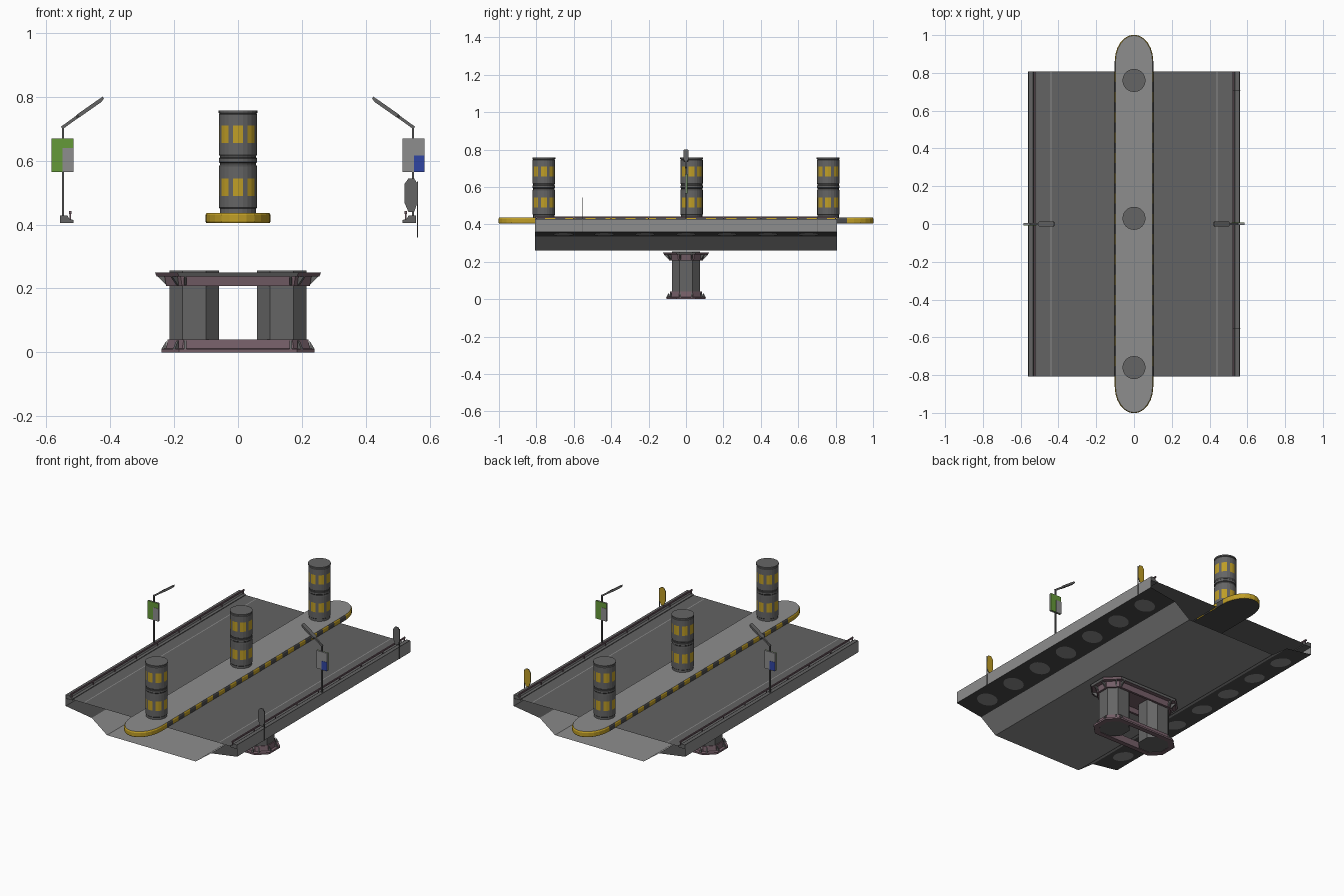
import bpy, bmesh, math
from mathutils import Vector

if "Cube" in bpy.data.objects:
    bpy.data.objects.remove(bpy.data.objects["Cube"])


def material(name, r, g, b):
    m = bpy.data.materials.new(name)
    m.diffuse_color = (r, g, b, 1)
    m.use_nodes = True
    m.node_tree.nodes["Principled BSDF"].inputs["Base Color"].default_value = m.diffuse_color
    return m


ASPHALT = material("asphalt_grey", .125, .125, .125)
CONCRETE = material("concrete_grey", .27, .27, .27)
DARK = material("dark_grey", .07, .07, .07)
STEEL = material("steel_grey", .13, .13, .13)
MAUVE = material("mauve_steel", .18, .115, .14)
YELLOW = material("warning_yellow", .52, .34, .02)
GREEN = material("sign_green", .13, .32, .04)
BLUE = material("sign_blue", .03, .06, .36)


def finish(name, bm, mats, rule=None):
    """Turn a bmesh into an object; rule(face) picks the material slot."""
    if rule:
        bm.normal_update()
        for f in bm.faces:
            f.material_index = rule(f)
    me = bpy.data.meshes.new(name)
    bm.to_mesh(me)
    bm.free()
    for m in mats:
        me.materials.append(m)
    ob = bpy.data.objects.new(name, me)
    bpy.context.collection.objects.link(ob)
    return ob


def loft(name, rings, mats, rule=None, caps=True, closed=True):
    """Skin a list of matching point rings."""
    bm = bmesh.new()
    rows = [[bm.verts.new(p) for p in r] for r in rings]
    n = len(rows[0])
    for a, b in zip(rows, rows[1:]):
        for i in range(n if closed else n - 1):
            j = (i + 1) % n
            bm.faces.new((a[i], a[j], b[j], b[i]))
    if caps:
        bm.faces.new(rows[0][::-1])
        bm.faces.new(rows[-1])
    if closed:
        bmesh.ops.recalc_face_normals(bm, faces=bm.faces)
    return finish(name, bm, mats, rule)


def along_y(name, pts, mat, y=.808, caps=False, closed=False):
    """Extrude an (x, z) profile along the bridge."""
    return loft(name, [[(x, v, z) for x, z in pts] for v in (-y, y)], [mat],
                caps=caps, closed=closed)


def box(name, x0, x1, y0, y1, z0, z1, mat):
    ring = [(x0, y0), (x1, y0), (x1, y1), (x0, y1)]
    return loft(name, [[(x, y, z) for x, y in ring] for z in (z0, z1)], [mat])


def chamfered(hx, hy, c, z, cx=0):
    """Rectangle with cut corners at height z."""
    p = [(-hx + c, -hy), (hx - c, -hy), (hx, -hy + c), (hx, hy - c),
         (hx - c, hy), (-hx + c, hy), (-hx, hy - c), (-hx, -hy + c)]
    return [(x + cx, y, z) for x, y in p]


# --- Deck: open-ended shell ---
along_y("road_surface", [(.515, .41), (-.515, .41)], ASPHALT)
along_y("box_girder", [(-.39, .335), (-.29, .26), (.29, .26), (.39, .335)], CONCRETE)
for s, side in ((-1, "left"), (1, "right")):
    along_y(side + "_overhang", [(s * .39, .335), (s * .56, .36)][::s], DARK)
    along_y(side + "_fascia", [(s * .56, .36), (s * .56, .427)][::s], CONCRETE)
    along_y(side + "_lane_line", [(s * .437, .4115), (s * .443, .4115)][::-s], CONCRETE)
    along_y(side + "_kerb", [(s * x, z) for x, z in
            ((.515, .405), (.515, .414), (.528, .418), (.535, .429), (.558, .429), (.558, .405))],
            ASPHALT, caps=True, closed=True)
    along_y(side + "_guard_rail", [(s * x, z) for x, z in
            ((.522, .434), (.529, .434), (.529, .442), (.522, .442))],
            MAUVE, caps=True, closed=True)
    for k in range(9):
        y = -.8 + k * .2
        box(side + "_rail_post", s * .5255 - .002, s * .5255 + .002,
            y - .003, y + .003, .413, .435, MAUVE)
    # round soffit plates below the overhang
    bm = bmesh.new()
    for k in range(7):
        ring = []
        for i in range(20):
            a = i * math.tau / 20
            x = .475 + .055 * math.cos(a)
            ring.append(bm.verts.new((s * x, (k - 3) * .2185 + .055 * math.sin(a),
                                      .333 + (x - .39) * .147)))
        f = bm.faces.new(ring)
        f.normal_update()
        if f.normal.z > 0:
            f.normal_flip()
    finish(side + "_soffit_discs", bm, [CONCRETE])

# --- Central island with striped sides ---
N_STRIPE = 32
outline = []
for sgn in (1, -1):
    for i in range(N_STRIPE):                       # straight side
        outline.append((sgn * .1, sgn * (-.86 + 1.72 * i / N_STRIPE)))
    for i in range(12):                             # rounded end
        a = math.pi * i / 12
        outline.append((sgn * .1 * math.cos(a), sgn * (.86 + .14 * math.sin(a))))


def island_colour(f):
    c = f.calc_center_median()
    if f.normal.z > .9:
        return 0
    if f.normal.z < -.9:
        return 2
    if abs(c.y) > .84:
        return 1
    return 1 + int((c.y + .86) / (1.72 / N_STRIPE)) % 2


loft("central_island",
     [[(x * k, y * (1 + (k - 1) * .1), z) for x, y in outline]
      for k, z in ((.99, .405), (1.02, .41), (1.02, .43), (.98, .437))],
     [CONCRETE, YELLOW, DARK], island_colour)

# --- Three drum columns with broken yellow bands ---
SEG = 24
drum = [(.057, .437), (.057, .45), (.06, .453), (.06, .49), (.06, .545), (.06, .582),
        (.057, .587), (.057, .593), (.06, .596), (.06, .607), (.057, .61), (.057, .615),
        (.06, .62), (.06, .655), (.06, .71), (.06, .745), (.057, .748), (.061, .75), (.061, .757)]


def drum_colour(f):
    c = f.calc_center_median()
    if abs(f.normal.z) < .1 and (.5 < c.z < .53 or .67 < c.z < .7):
        k = int((math.atan2(c.y, c.x) % math.tau) / (math.tau / SEG))
        return 1 if k % 6 not in (1, 4) else 0
    return 2 if Vector((c.x, c.y - round(c.y / .76) * .76)).length < .0585 \
        and abs(c.z - .6) < .02 else 0


for y in (-.76, .03, .76):
    col = loft("drum_column",
               [[(r * math.cos(i * math.tau / SEG), r * math.sin(i * math.tau / SEG), z)
                 for i in range(SEG)] for r, z in drum], [STEEL, YELLOW, DARK], drum_colour)
    col.location.y = y

# --- Pier: two octagonal shafts held by collars ---
for s in (-1, 1):
    loft("pier_shaft", [chamfered(.077, .076, .04, z, s * .137) for z in (.002, .256)], [STEEL])


def collar(name, levels):
    loft(name, [chamfered(*l) for l in levels + levels[:1]], [MAUVE], caps=False)


collar("base_collar", [(.22, .085, .05, .04), (.225, .088, .05, .012), (.24, .105, .055, .01),
                       (.24, .105, .055, 0), (.214, .077, .045, 0), (.214, .077, .045, .04)])
collar("head_collar", [(.225, .09, .05, .207), (.23, .095, .05, .238),
                       (.214, .077, .045, .238), (.214, .077, .045, .207)])
loft("head_plate", [chamfered(.255, .118, .07, .238), chamfered(.26, .123, .07, .25)], [MAUVE, STEEL],
     lambda f: 0 if f.normal.z < -.5 else 1)
# gusset wedges round the collar corners
for sx in (-1, 1):
    for sy in (-1, 1):
        for px, py, dx, dy in ((.19, .08, .7, .7), (.224, .03, 1, 0), (.165, .09, 0, 1)):
            for z0, z1, reach in ((.238, .21, .028), (.01, .037, .016)):
                p, d = Vector((px, py, 0)), Vector((dx, dy, 0))
                t = Vector((-dy, dx, 0)) * .004
                tri = [p + Vector((0, 0, z0)), p + d * reach + Vector((0, 0, z0)),
                       p + Vector((0, 0, z1))]
                loft("gusset", [[(sx * (v.x + k * t.x), sy * (v.y + k * t.y), v.z) for v in tri]
                                for k in (-1, 1)], [STEEL])

# --- Lamp posts with signs (the right one is the left one turned round) ---
for s, side in ((1, "left"), (-1, "right")):
    def sbox(name, x0, x1, y0, y1, z0, z1, mat):
        xs, ys = sorted((s * x0, s * x1)), sorted((s * y0, s * y1))
        box(side + name, *xs, *ys, z0, z1, mat)

    sbox("_lamp_post", -.552, -.545, -.0035, .0035, .41, .71, STEEL)
    arm = [(-.552, .703, .004, .004), (-.505, .737, .005, .004), (-.5, .741, .013, .005),
           (-.43, .79, .013, .005), (-.422, .798, .01, .003)]
    loft(side + "_lamp_head", [[(s * (x + a * h * .6), s * b * w, z - a * h)
                                for a, b in ((-1, -1), (1, -1), (1, 1), (-1, 1))]
                               for x, z, w, h in arm], [STEEL])
    sbox("_sign_green", -.585, -.515, -.007, -.004, .565, .67, GREEN)
    sbox("_sign_front_panel", -.55, -.515, -.0085, -.007, .565, .64, CONCRETE)
    sbox("_sign_back", -.585, -.515, -.004, .005, .565, .67, CONCRETE)
    sbox("_sign_blue_panel", -.585, -.551, .005, .0065, .565, .617, BLUE)

# --- Small roadside signs on the right edge: grey front, yellow back ---
for y in (-.555, .705):
    pts = [(.534, .44), (.552, .44), (.562, .468), (.562, .528), (.552, .545),
           (.534, .545), (.522, .528), (.522, .468)]
    loft("warning_sign", [[(x, v, z) for x, z in pts] for v in (y - .002, y + .002)],
         [STEEL, YELLOW], lambda f: 1 if f.normal.y > .5 else 0)
    box("warning_sign_post", .5605, .5645, y - .002, y + .002, .36, .535, STEEL)
